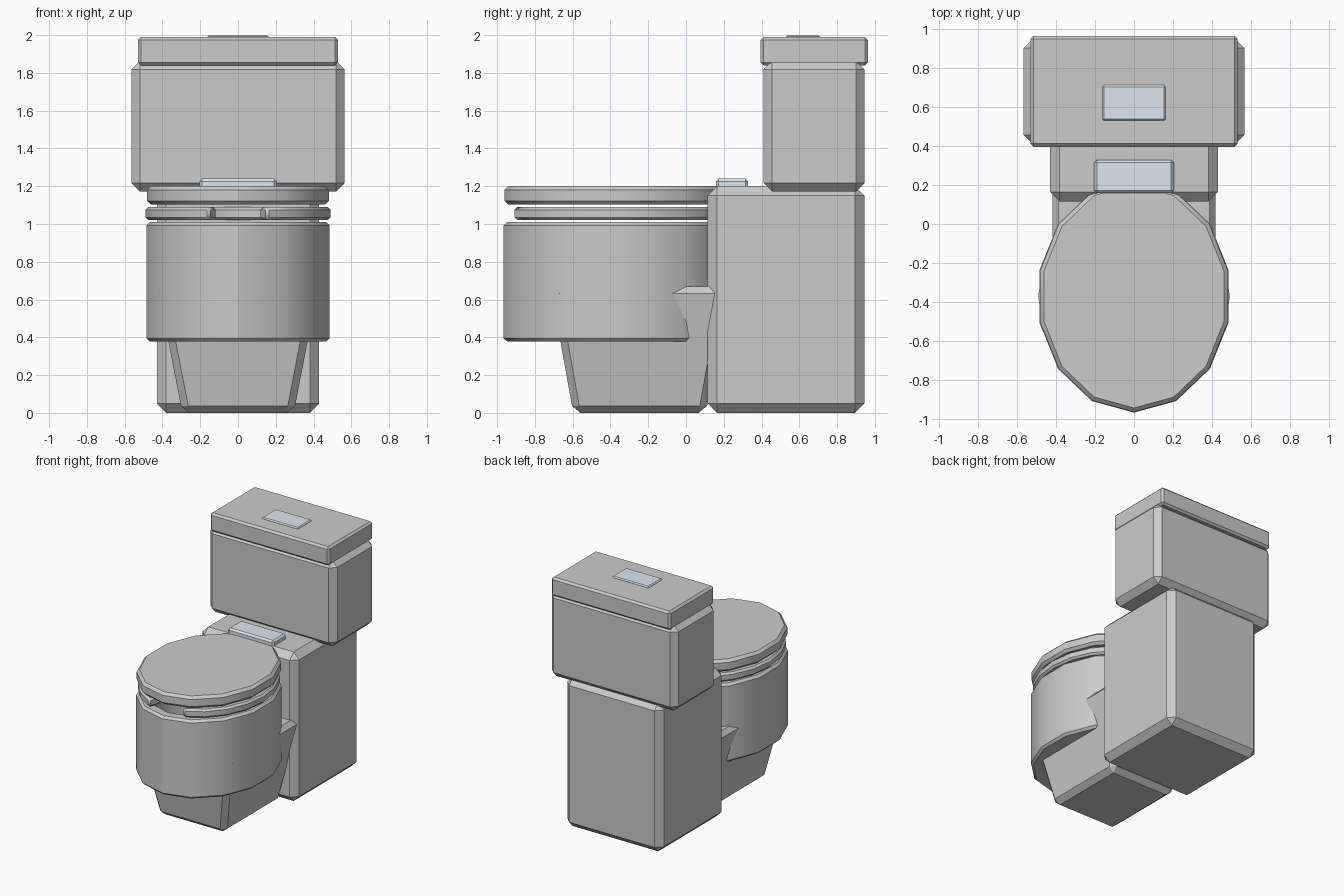
import bpy, bmesh, math
from mathutils import Vector

if "Cube" in bpy.data.objects:
    bpy.data.objects.remove(bpy.data.objects["Cube"])

accent = bpy.data.materials.new("button_blue_grey")
accent.diffuse_color = (0.72, 0.8, 0.86, 1)
accent.use_nodes = True
accent.node_tree.nodes["Principled BSDF"].inputs["Base Color"].default_value = accent.diffuse_color


def finish(name, bm, chamfer, smooth=False, mat=None):
    """Turn a bmesh into an object with chamfered hard edges."""
    bmesh.ops.recalc_face_normals(bm, faces=bm.faces)
    me = bpy.data.meshes.new(name)
    bm.to_mesh(me)
    bm.free()
    ob = bpy.data.objects.new(name, me)
    bpy.context.collection.objects.link(ob)
    bev = ob.modifiers.new("chamfer", "BEVEL")
    bev.width = chamfer
    bev.segments = 1
    bev.limit_method = "ANGLE"
    bev.angle_limit = math.radians(50)
    if mat:
        me.materials.append(mat)
    if smooth:
        bpy.ops.object.select_all(action="DESELECT")
        ob.select_set(True)
        bpy.context.view_layer.objects.active = ob
        bpy.ops.object.shade_smooth_by_angle(angle=math.radians(30))
    return ob


def box(name, half_x, y0, y1, z0, z1, chamfer, grow=(0, 0), mat=None):
    """Chamfered box, symmetric in x; grow widens the top by (x, y) per side."""
    bm = bmesh.new()
    bmesh.ops.create_cube(bm, size=1)
    for v in bm.verts:
        top = v.co.z > 0
        sx, sy = math.copysign(1, v.co.x), math.copysign(1, v.co.y)
        v.co = Vector((sx * (half_x + top * grow[0]),
                       (y1 if sy > 0 else y0) + sy * top * grow[1],
                       z1 if top else z0))
    return finish(name, bm, chamfer, mat=mat)


def oval(name, rx, ry, yc, z0, z1, chamfer, rim=0, depth=0):
    """14-sided oval disc, optionally hollowed out from the top."""
    bm = bmesh.new()
    ring = []
    for i in range(14):
        a = -math.pi / 2 + math.tau * i / 14
        ring.append(bm.verts.new((rx * math.cos(a), yc + ry * math.sin(a), z0)))
    base = bm.faces.new(ring)
    ext = bmesh.ops.extrude_face_region(bm, geom=[base], use_keep_orig=True)
    top_verts = [g for g in ext["geom"] if isinstance(g, bmesh.types.BMVert)]
    top = [g for g in ext["geom"] if isinstance(g, bmesh.types.BMFace)][0]
    for v in top_verts:
        v.co.z = z1
    bmesh.ops.recalc_face_normals(bm, faces=bm.faces)
    if rim:
        bmesh.ops.inset_region(bm, faces=[top], thickness=rim)
        ext = bmesh.ops.extrude_discrete_faces(bm, faces=[top])
        for v in ext["faces"][0].verts:
            v.co = Vector((v.co.x * 0.7, yc + (v.co.y - yc) * 0.7, z1 - depth))
    return finish(name, bm, chamfer, smooth=True)


# cistern: tank, lid and flush button
box("tank", 0.565, 0.41, 0.946, 1.172, 1.865, 0.046)
box("tank_lid", 0.53, 0.395, 0.963, 1.84, 1.99, 0.016)
box("flush_button", 0.162, 0.53, 0.71, 1.96, 2.0, 0.008, mat=accent)

# rear column and tapered pedestal under the bowl
box("rear_column", 0.43, 0.115, 0.945, 0, 1.2, 0.05)
box("pedestal", 0.295, -0.597, 0.105, 0, 0.67, 0.038, grow=(0.13, 0.12))

# bowl, seat lid and hinge block
oval("bowl", 0.497, 0.595, -0.37, 0.377, 1.01, 0.018, rim=0.1, depth=0.35)
oval("seat_lid", 0.493, 0.592, -0.37, 1.103, 1.2, 0.02)
box("hinge_block", 0.204, 0.158, 0.328, 1.17, 1.24, 0.014, mat=accent)

# open-fronted seat: rectangular section swept round an oval
bm = bmesh.new()
sections = []
for i in range(19):
    a = math.radians(-72 + 18 * i)
    c, s = math.cos(a), math.sin(a)
    sections.append([bm.verts.new((rx * c, -0.37 + ry * s, z)) for rx, ry, z in
                     ((0.49, 0.573, 1.02), (0.49, 0.573, 1.09),
                      (0.37, 0.453, 1.09), (0.37, 0.453, 1.02))])
for p, q in zip(sections, sections[1:]):
    for k in range(4):
        bm.faces.new((p[k], p[(k + 1) % 4], q[(k + 1) % 4], q[k]))
bm.faces.new(sections[0])
bm.faces.new(sections[-1])
finish("seat", bm, 0.015, smooth=True)
